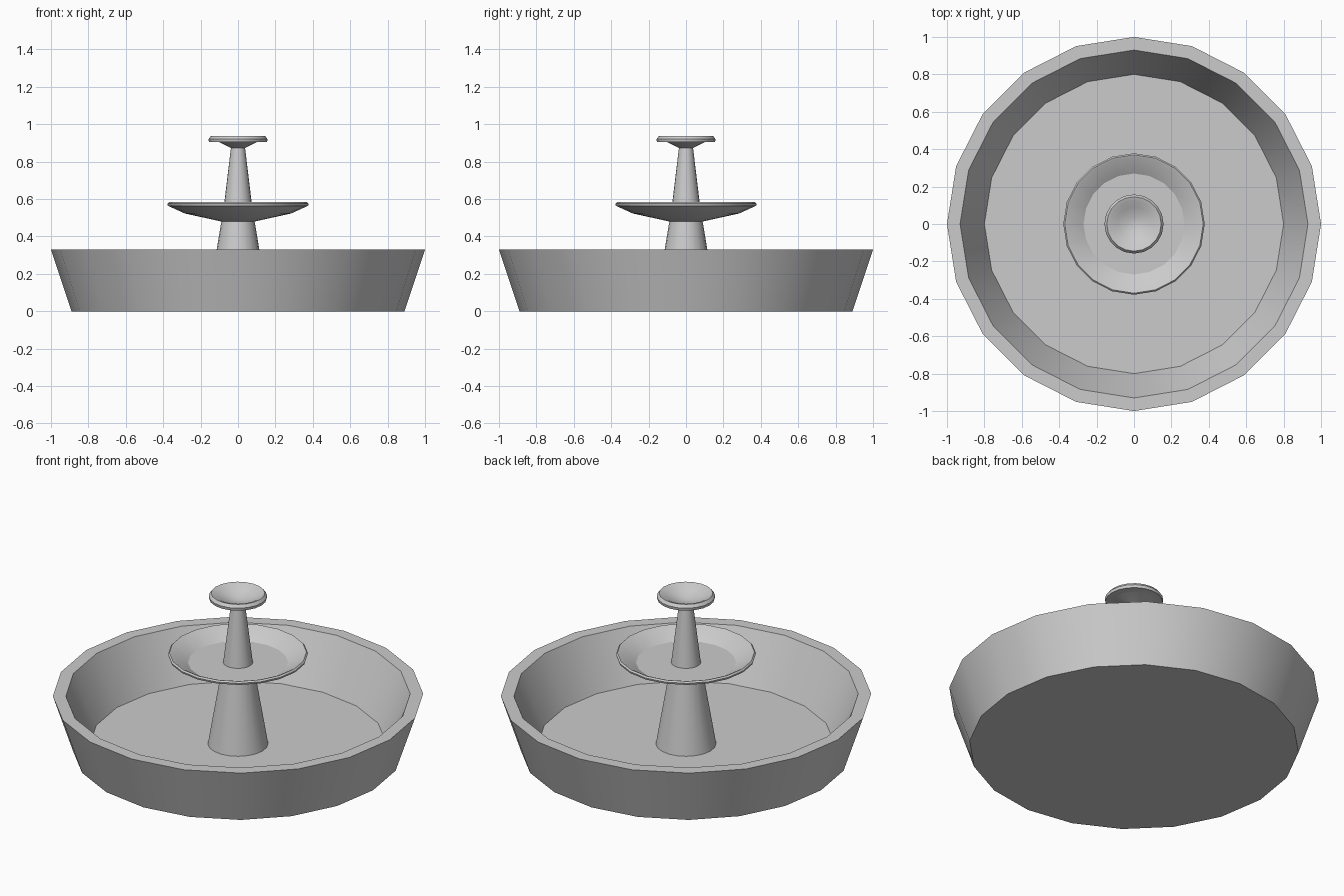
import bpy, bmesh, math

if "Cube" in bpy.data.objects:
    bpy.data.objects.remove(bpy.data.objects["Cube"])

SIDES = 20


def lathe(name, profile, sides=SIDES):
    """Revolve an (r, z) profile about z; r = 0 points become poles."""
    bm = bmesh.new()
    rings = []
    for r, z in profile:
        if r == 0:
            rings.append([bm.verts.new((0, 0, z))] * sides)
        else:
            rings.append([bm.verts.new((r * math.cos(2 * math.pi * i / sides),
                                        r * math.sin(2 * math.pi * i / sides), z))
                          for i in range(sides)])
    for a, b in zip(rings, rings[1:]):
        for i in range(sides):
            j = (i + 1) % sides
            bm.faces.new(list(dict.fromkeys((a[i], a[j], b[j], b[i]))))
    bmesh.ops.recalc_face_normals(bm, faces=bm.faces)
    mesh = bpy.data.meshes.new(name)
    bm.to_mesh(mesh)
    bm.free()
    obj = bpy.data.objects.new(name, mesh)
    bpy.context.collection.objects.link(obj)
    bpy.ops.object.select_all(action='DESELECT')
    obj.select_set(True)
    bpy.context.view_layer.objects.active = obj
    bpy.ops.object.shade_smooth_by_angle(angle=math.radians(30))
    return obj


# Large ground basin with a thick flat rim
lathe("basin", [(0, 0), (0.89, 0), (1.0, 0.33), (0.93, 0.33), (0.80, 0.04), (0, 0.04)])

# Tapered pedestal under the middle bowl
lathe("lower_column", [(0, 0.04), (0.163, 0.04), (0.088, 0.485), (0, 0.485)])

# Shallow middle bowl
lathe("middle_bowl", [(0, 0.48), (0.09, 0.48), (0.285, 0.523), (0.375, 0.564),
                      (0.378, 0.575), (0.37, 0.583), (0.36, 0.58),
                      (0.27, 0.525), (0, 0.525)])

# Slim column under the top bowl
lathe("upper_column", [(0, 0.525), (0.08, 0.525), (0.037, 0.88), (0, 0.88)])

# Small top bowl with a rolled lip and a dip in the centre
lathe("top_bowl", [(0, 0.873), (0.037, 0.873), (0.10, 0.904), (0.155, 0.904),
                   (0.158, 0.92), (0.145, 0.937), (0.127, 0.932),
                   (0.09, 0.91), (0.035, 0.892), (0, 0.887)])
